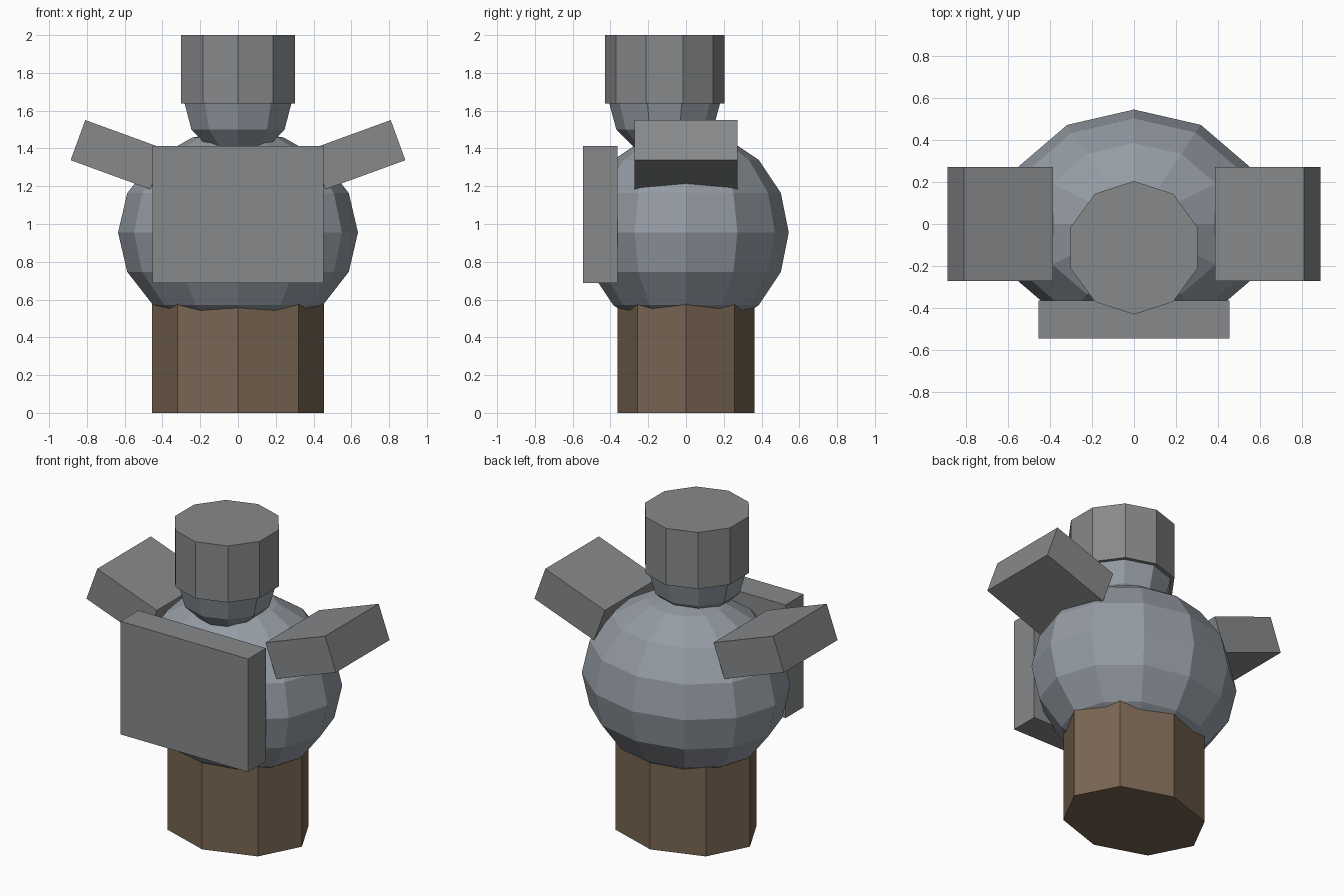
import bpy, bmesh
from math import sin, cos, pi, radians
from mathutils import Matrix, Vector

if "Cube" in bpy.data.objects:
    bpy.data.objects.remove(bpy.data.objects["Cube"])


def material(name, color):
    m = bpy.data.materials.new(name)
    m.diffuse_color = (*color, 1)
    m.use_nodes = True
    m.node_tree.nodes["Principled BSDF"].inputs["Base Color"].default_value = m.diffuse_color
    return m


def finish(name, bm, mat=None):
    bmesh.ops.recalc_face_normals(bm, faces=bm.faces)
    me = bpy.data.meshes.new(name)
    bm.to_mesh(me)
    bm.free()
    ob = bpy.data.objects.new(name, me)
    bpy.context.collection.objects.link(ob)
    if mat:
        me.materials.append(mat)
    return ob


def lathe(name, profile, sides, center, scale, mat=None):
    """Closed faceted solid from (radius, z) rings; one corner points to +y."""
    bm = bmesh.new()
    rings = []
    for r, z in profile:
        n = 1 if r < 1e-5 else sides
        rings.append([bm.verts.new((center[0] + scale[0] * r * sin(2 * pi * i / sides),
                                    center[1] + scale[1] * r * cos(2 * pi * i / sides),
                                    center[2] + scale[2] * z)) for i in range(n)])
    for a, b in zip(rings, rings[1:]):
        for i in range(sides):
            corners = [a[i % len(a)], a[(i + 1) % len(a)],
                       b[(i + 1) % len(b)], b[i % len(b)]]
            bm.faces.new(list(dict.fromkeys(corners)))
    for ring in (rings[0], rings[-1]):
        if len(ring) > 2:
            bm.faces.new(ring)
    return finish(name, bm, mat)


def ball(rings):
    return [(sin(pi * i / rings), -cos(pi * i / rings)) for i in range(rings + 1)]


def box(name, size, center, tilt=0, mat=None):
    bm = bmesh.new()
    mx = (Matrix.Translation(Vector(center)) @ Matrix.Rotation(tilt, 4, 'Y')
          @ Matrix.Diagonal((*size, 1)))
    bmesh.ops.create_cube(bm, size=1, matrix=mx)
    return finish(name, bm, mat)


brown = material("brown", (0.19, 0.132, 0.085))
steel = material("steel", (0.30, 0.33, 0.37))
iron = material("iron", (0.245, 0.25, 0.255))
prism = [(1, 0), (1, 1)]

# Lower body and round torso
lathe("lower_body", prism, 8, (0, 0, 0), (0.454, 0.363, 0.66), brown)
lathe("torso", ball(8), 12, (0, 0, 0.955), (0.635, 0.544, 0.544), steel)

# Head with flat-topped helmet
lathe("head", ball(6), 10, (0, -0.113, 1.645), (0.299, 0.295, 0.292), steel)
lathe("helmet", prism, 10, (0, -0.113, 1.637), (0.317, 0.317, 0.363), iron)

# Chest slab
box("chest_plate", (0.907, 0.182, 0.726), (0, -0.454, 1.05), 0, iron)

# Tilted shoulder blocks
for side, s in (("left", -1), ("right", 1)):
    box(side + "_shoulder", (0.45, 0.544, 0.226), (s * 0.636, 0, 1.367),
        -s * radians(20), iron)
